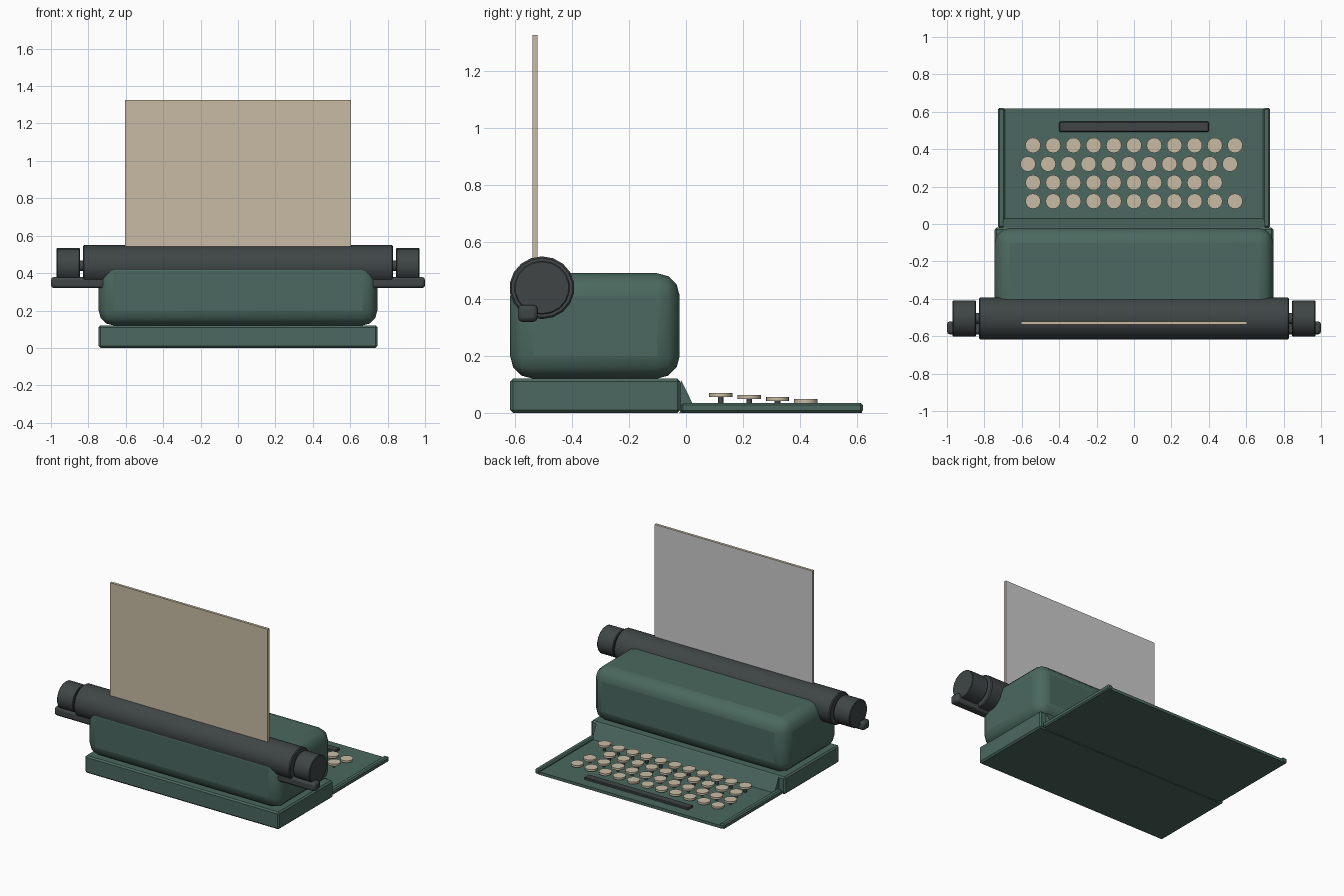
import bpy, bmesh, math
from mathutils import Matrix

if "Cube" in bpy.data.objects:
    bpy.data.objects.remove(bpy.data.objects["Cube"])


def material(name, rgb):
    m = bpy.data.materials.new(name)
    m.diffuse_color = (*rgb, 1)
    m.use_nodes = True
    m.node_tree.nodes["Principled BSDF"].inputs["Base Color"].default_value = m.diffuse_color
    return m


GREEN = material("green_enamel", (0.07, 0.14, 0.115))
DARK = material("dark_metal", (0.05, 0.06, 0.06))
CREAM = material("cream", (0.58, 0.50, 0.37))


def make(name, bm, mat, bevel=0.0, segments=1, smooth=None):
    bmesh.ops.recalc_face_normals(bm, faces=bm.faces)
    me = bpy.data.meshes.new(name)
    bm.to_mesh(me)
    bm.free()
    me.materials.append(mat)
    ob = bpy.data.objects.new(name, me)
    bpy.context.collection.objects.link(ob)
    if bevel:
        mod = ob.modifiers.new("bevel", 'BEVEL')
        mod.width, mod.segments = bevel, segments
        mod.limit_method = 'ANGLE'
        mod.angle_limit = math.radians(50)
    if smooth:
        bpy.ops.object.select_all(action='DESELECT')
        bpy.context.view_layer.objects.active = ob
        ob.select_set(True)
        bpy.ops.object.shade_smooth_by_angle(angle=math.radians(smooth))
    return ob


def box(name, x, y, z, mat, **kw):
    bm = bmesh.new()
    size = [b - a for a, b in (x, y, z)]
    mid = [(a + b) / 2 for a, b in (x, y, z)]
    bmesh.ops.create_cube(bm, size=1, matrix=Matrix.Translation(mid) @ Matrix.Diagonal((*size, 1)))
    return make(name, bm, mat, **kw)


def roller(name, x0, x1, r, mat, **kw):
    # cylinder along x on the carriage axis
    bm = bmesh.new()
    mat4 = (Matrix.Translation(((x0 + x1) / 2, -0.505, 0.439))
            @ Matrix.Diagonal((1, 1, 0.965, 1))
            @ Matrix.Rotation(math.pi / 2, 4, 'Y') @ Matrix.Rotation(math.pi / 2, 4, 'Z'))
    bmesh.ops.create_cone(bm, cap_ends=True, segments=18, radius1=r, radius2=r,
                          depth=x1 - x0, matrix=mat4)
    return make(name, bm, mat, **kw)


def disc(bm, x, y, z0, z1, r, n):
    bmesh.ops.create_cone(bm, cap_ends=True, segments=n, radius1=r, radius2=r, depth=z1 - z0,
                          matrix=Matrix.Translation((x, y, (z0 + z1) / 2)))


# Base and rounded housing
box("base", (-0.745, 0.745), (-0.617, -0.02), (0, 0.12), GREEN, bevel=0.01)
box("housing", (-0.745, 0.745), (-0.617, -0.022), (0.12, 0.49), GREEN,
    bevel=0.08, segments=3, smooth=40)

# Keyboard tray with raised side rails
box("keyboard_tray", (-0.70, 0.70), (-0.02, 0.617), (0, 0.02), GREEN)
for side, s in (("left", -1), ("right", 1)):
    box(side + "_tray_rail", sorted((s * 0.69, s * 0.728)), (-0.018, 0.62), (0, 0.035),
        GREEN, bevel=0.008)

# Sloped strip joining tray and base
bm = bmesh.new()
ends = [[bm.verts.new((x, y, z)) for y, z in ((-0.022, 0), (0.039, 0), (-0.018, 0.117))]
        for x in (-0.70, 0.70)]
bm.faces.new(ends[0])
bm.faces.new(ends[1])
for i in range(3):
    j = (i + 1) % 3
    bm.faces.new((ends[0][i], ends[0][j], ends[1][j], ends[1][i]))
make("hinge_slope", bm, GREEN)

# Keys: four stepped rows of round caps on stems
caps, stems = bmesh.new(), bmesh.new()
for row, (x0, count) in enumerate(((-0.54, 11), (-0.54, 10), (-0.567, 11), (-0.54, 11))):
    y, top = 0.122 + 0.0995 * row, 0.07 - 0.007 * row
    for k in range(count):
        x = x0 + 0.108 * k
        disc(caps, x, y, top - 0.014, top, 0.041, 16)
        disc(stems, x, y, 0.015, top - 0.012, 0.01, 8)
make("key_caps", caps, CREAM, smooth=40)
make("key_stems", stems, DARK, smooth=50)
box("space_bar", (-0.40, 0.40), (0.493, 0.547), (0.015, 0.035), DARK, bevel=0.004)

# Carriage: platen, end knobs, support bar
roller("platen", -0.829, 0.829, 0.114, DARK, bevel=0.006, smooth=30)
for side, s in (("left", -1), ("right", 1)):
    roller(side + "_platen_knob", *sorted((s * 0.845, s * 0.97)), 0.098, DARK,
           bevel=0.004, smooth=30)
    roller(side + "_knob_axle", *sorted((s * 0.82, s * 0.85)), 0.03, DARK)
box("carriage_bar", (-1.0, 1.0), (-0.59, -0.52), (0.319, 0.379), DARK,
    bevel=0.016, segments=2, smooth=40)

# Paper sheet, plain grey on the rear side
paper = box("paper", (-0.605, 0.605), (-0.538, -0.52), (0.45, 1.326), CREAM)
paper.data.materials.append(None)
for f in paper.data.polygons:
    if f.normal.y > 0.5:
        f.material_index = 1
